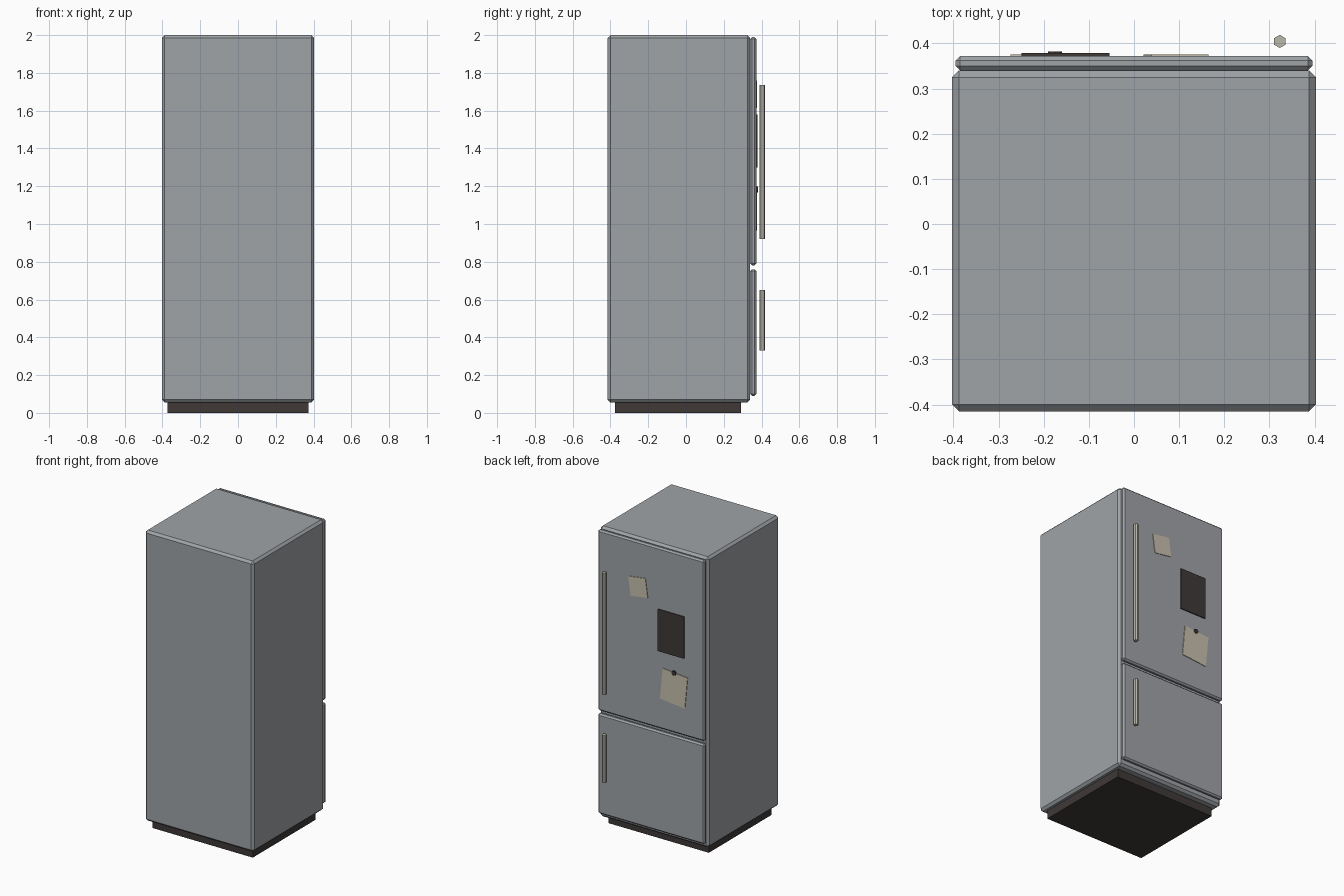
import bpy, math

if "Cube" in bpy.data.objects:
    bpy.data.objects.remove(bpy.data.objects["Cube"])

def material(name, rgb):
    m = bpy.data.materials.new(name)
    m.diffuse_color = (*rgb, 1)
    m.use_nodes = True
    m.node_tree.nodes["Principled BSDF"].inputs["Base Color"].default_value = m.diffuse_color
    return m

STEEL = material("steel grey", (0.35, 0.37, 0.39))
DARK = material("dark brown", (0.05, 0.041, 0.039))
PAPER = material("cream paper", (0.58, 0.53, 0.42))
HANDLE = material("warm metal", (0.50, 0.48, 0.41))

def box(name, lo, hi, mat, bevel=0, tilt=0):
    """Box between two corners, optionally chamfered and tilted about y."""
    bpy.ops.mesh.primitive_cube_add(size=1, location=[(a + b) / 2 for a, b in zip(lo, hi)])
    o = bpy.context.object
    o.name = name
    o.scale = [b - a for a, b in zip(lo, hi)]
    bpy.ops.object.transform_apply(location=False, rotation=False, scale=True)
    o.rotation_euler.y = math.radians(tilt)
    o.data.materials.append(mat)
    if bevel:
        b = o.modifiers.new("chamfer", 'BEVEL')
        b.width, b.segments = bevel, 1
    return o

def rod(name, sides, radius, depth, loc, rot, mat):
    bpy.ops.mesh.primitive_cylinder_add(vertices=sides, radius=radius, depth=depth,
                                        location=loc, rotation=rot)
    o = bpy.context.object
    o.name = name
    o.data.materials.append(mat)
    return o

def note(name, x, z, w, h, top_y, mat, tilt=0):
    """Thin plate lying on the door face."""
    return box(name, (x - w/2, 0.370, z - h/2), (x + w/2, top_y, z + h/2), mat, tilt=tilt)

# Cabinet and recessed plinth
box("cabinet", (-0.403, -0.415, 0.055), (0.403, 0.34, 2.0), STEEL, 0.015)
box("plinth", (-0.372, -0.375, 0), (0.372, 0.29, 0.07), DARK)

# Doors with their free-standing hexagonal bar handles
for name, z0, z1, h0, h1 in (("fridge", 0.78, 1.99, 0.92, 1.735),
                             ("freezer", 0.09, 0.76, 0.33, 0.65)):
    box(name + "_door", (-0.395, 0.34, z0), (0.395, 0.372, z1), STEEL, 0.01)
    rod(name + "_handle", 6, 0.0145, h1 - h0, (0.323, 0.4045, (h0 + h1) / 2), (0, 0, 0), HANDLE)

# Notes, board and magnet on the upper door
note("small_note", 0.093, 1.687, 0.128, 0.128, 0.376, PAPER, 8)
note("dark_board", -0.152, 1.44, 0.195, 0.28, 0.379, DARK)
note("large_note", -0.172, 1.08, 0.185, 0.21, 0.376, PAPER, -5.5)
rod("magnet", 8, 0.016, 0.011, (-0.175, 0.3765, 1.183), (math.pi / 2, 0, 0), DARK)
